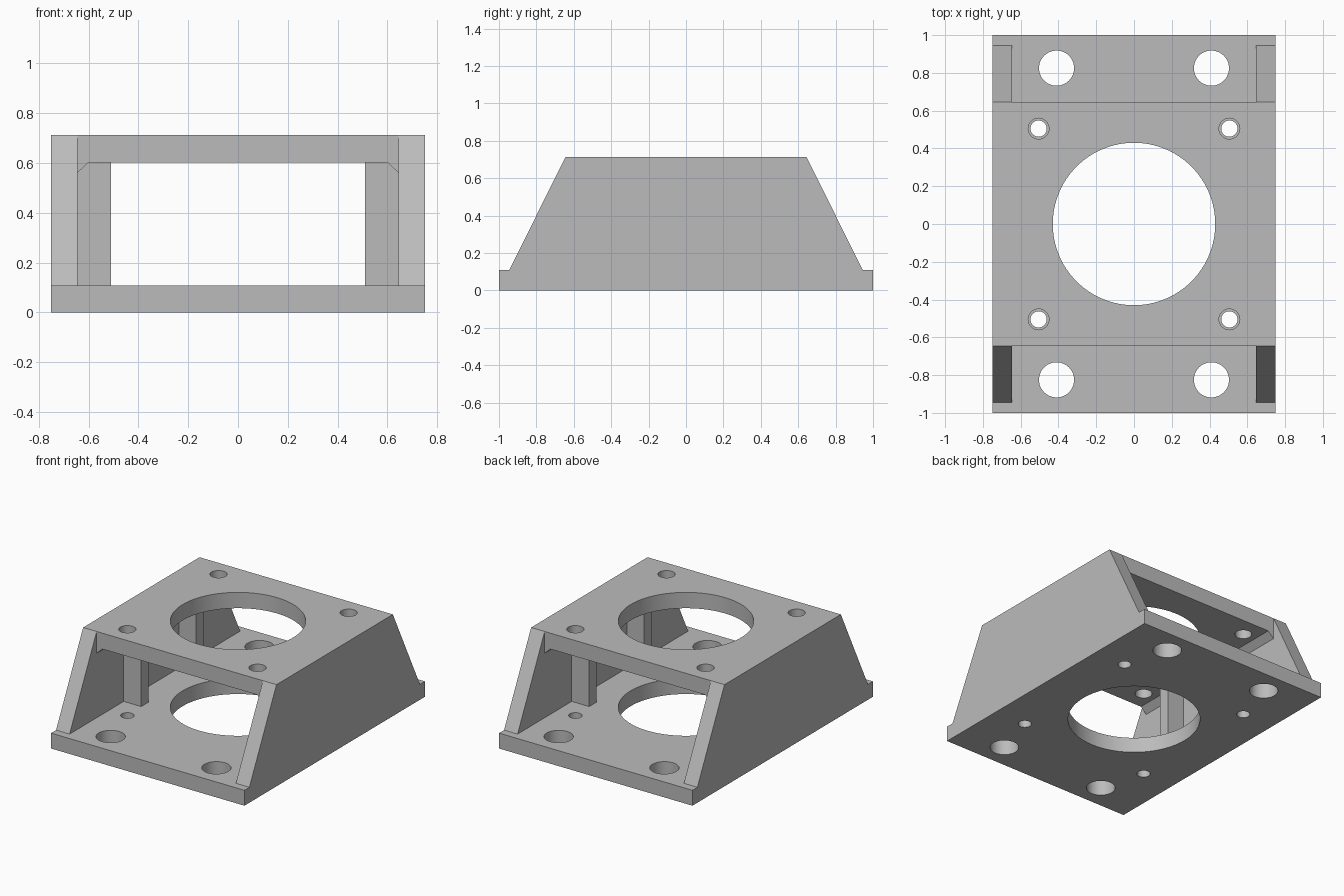
import bpy
import bmesh
import math
from mathutils import Matrix

cube = bpy.data.objects.get("Cube")
if cube:
    bpy.data.objects.remove(cube, do_unlink=True)

# Main dimensions
HALF_X, HALF_Y, HEIGHT = 0.75, 1.0, 0.713
PLATE = 0.108            # base plate thickness
TOP_Z, TOP_Y = 0.602, 0.645
WALL_X, FOOT_Y = 0.645, 0.945
RIB_X = 0.51
OVERLAP = 0.03           # how far inner parts sink into the walls

gray = bpy.data.materials.new("gray_metal")
gray.use_nodes = True
color = (0.5, 0.5, 0.5, 1)
gray.diffuse_color = color
gray.node_tree.nodes["Principled BSDF"].inputs["Base Color"].default_value = color


def add_object(name, bm):
    bmesh.ops.recalc_face_normals(bm, faces=bm.faces)
    mesh = bpy.data.meshes.new(name)
    bm.to_mesh(mesh)
    bm.free()
    mesh.materials.append(gray)
    obj = bpy.data.objects.new(name, mesh)
    bpy.context.collection.objects.link(obj)
    return obj


def prism(name, points, offset):
    """Extrude a closed outline of 3D points along an offset."""
    bm = bmesh.new()
    face = bm.faces.new([bm.verts.new(p) for p in points])
    ext = bmesh.ops.extrude_face_region(bm, geom=[face])
    moved = [v for v in ext["geom"] if isinstance(v, bmesh.types.BMVert)]
    bmesh.ops.translate(bm, verts=moved, vec=offset)
    return add_object(name, bm)


def box(name, x0, x1, y0, y1, z0, z1):
    return prism(name, [(x0, y0, z0), (x1, y0, z0), (x1, y1, z0), (x0, y1, z0)],
                 (0, 0, z1 - z0))


def drill(name, x, y, radius, z0, z1, sides):
    bm = bmesh.new()
    bmesh.ops.create_cone(bm, cap_ends=True, segments=sides, radius1=radius,
                          radius2=radius, depth=z1 - z0,
                          matrix=Matrix.Translation((x, y, (z0 + z1) / 2)))
    return add_object(name, bm)


def combine(target, tool, operation):
    """Apply a boolean and discard the tool object."""
    mod = target.modifiers.new(operation.lower(), "BOOLEAN")
    mod.operation, mod.solver, mod.object = operation, "EXACT", tool
    bpy.context.view_layer.objects.active = target
    bpy.ops.object.modifier_apply(modifier=mod.name)
    bpy.data.objects.remove(tool, do_unlink=True)


# Base plate and top plate
bracket = box("motor_mount_bracket", -HALF_X, HALF_X, -HALF_Y, HALF_Y, 0, PLATE)
parts = [box("top_plate", -HALF_X, HALF_X, -TOP_Y, TOP_Y, TOP_Z, HEIGHT)]

for side, label in ((1, "left"), (-1, "right")):
    # Side wall with sloping ends, standing on the base step
    half = [(HALF_Y, 0), (HALF_Y, PLATE), (FOOT_Y, PLATE), (TOP_Y, HEIGHT)]
    outline = half + [(-y, z) for y, z in reversed(half)]
    parts.append(prism(label + "_wall", [(side * WALL_X, y, z) for y, z in outline],
                       (side * (HALF_X - WALL_X), 0, 0)))

    # Chamfer strip in the corner under the top plate
    inner, outer = side * 0.6, side * (WALL_X + OVERLAP)
    strip = [(inner, TOP_Z + OVERLAP), (inner, TOP_Z), (side * WALL_X, 0.56),
             (outer, 0.56), (outer, TOP_Z + OVERLAP)]
    parts.append(prism(label + "_corner_strip", [(x, -TOP_Y, z) for x, z in strip],
                       (0, 2 * TOP_Y, 0)))

    # Two upright ribs on the inside of the wall
    for end in (1, -1):
        x0, x1 = sorted((side * RIB_X, outer))
        y0, y1 = sorted((end * 0.265, end * 0.345))
        parts.append(box(label + "_rib", x0, x1, y0, y1,
                         PLATE - OVERLAP, TOP_Z + OVERLAP))

for part in parts:
    combine(bracket, part, "UNION")

# Central bore through both plates, then mounting and screw holes
cutters = [drill("center_bore", 0, 0, 0.43, -0.1, 0.9, 96)]
for sx in (1, -1):
    for sy in (1, -1):
        cutters += [
            drill("mounting_hole", sx * 0.41, sy * 0.825, 0.093, -0.1, 0.3, 48),
            drill("base_screw_hole", sx * 0.505, sy * 0.505, 0.043, -0.1, 0.3, 32),
            drill("top_screw_hole", sx * 0.505, sy * 0.505, 0.055, 0.4, 0.9, 32),
        ]
for cutter in cutters:
    combine(bracket, cutter, "DIFFERENCE")

# Remove seams between flush faces and keep one material slot
bm = bmesh.new()
bm.from_mesh(bracket.data)
bmesh.ops.remove_doubles(bm, verts=bm.verts, dist=0.0001)
bmesh.ops.dissolve_limit(bm, angle_limit=math.radians(0.5),
                         verts=bm.verts, edges=bm.edges)
for face in bm.faces:
    face.material_index = 0
bm.to_mesh(bracket.data)
bm.free()
bracket.data.materials.clear()
bracket.data.materials.append(gray)

bpy.ops.object.select_all(action="DESELECT")
bracket.select_set(True)
bpy.context.view_layer.objects.active = bracket
bpy.ops.object.shade_smooth_by_angle(angle=math.radians(30))
